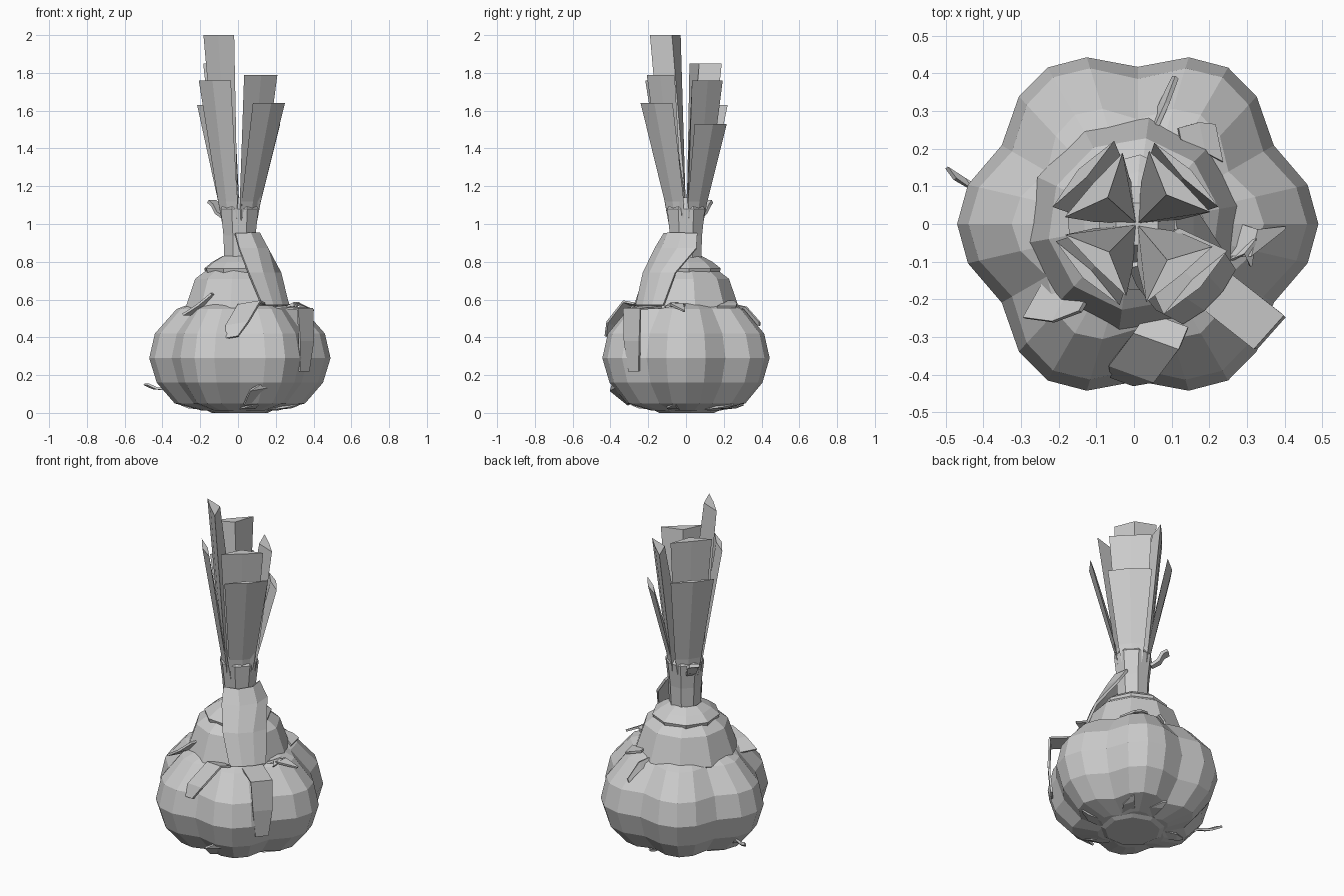
import bpy, bmesh
from math import sin, cos, radians
from mathutils import Vector

if "Cube" in bpy.data.objects:
    bpy.data.objects.remove(bpy.data.objects["Cube"])

skin = bpy.data.materials.new("pale_grey_skin")
skin.use_nodes = True
skin.diffuse_color = (0.6, 0.6, 0.6, 1)
skin.node_tree.nodes["Principled BSDF"].inputs["Base Color"].default_value = (0.6, 0.6, 0.6, 1)


def loft(name, rings, closed=True, thickness=0):
    """Join equal-length rings of points with flat quads."""
    bm = bmesh.new()
    rows = [[bm.verts.new(p) for p in ring] for ring in rings]
    n = len(rows[0])
    for a, b in zip(rows, rows[1:]):
        for i in range(n if closed else n - 1):
            j = (i + 1) % n
            bm.faces.new((a[i], a[j], b[j], b[i]))
    if closed:
        bm.faces.new(rows[0])
        bm.faces.new(rows[-1])
    bmesh.ops.recalc_face_normals(bm, faces=bm.faces)
    mesh = bpy.data.meshes.new(name)
    bm.to_mesh(mesh)
    bm.free()
    mesh.materials.append(skin)
    obj = bpy.data.objects.new(name, mesh)
    bpy.context.collection.objects.link(obj)
    if thickness:
        mod = obj.modifiers.new("thickness", "SOLIDIFY")
        mod.thickness = thickness
        mod.offset = 0


def polar(r, deg, z, cx=0.0):
    return Vector((cx + r * cos(radians(deg)), r * sin(radians(deg)), z))


def lathe(name, profile, sides, turn=0, cx=0.0):
    loft(name, [[polar(r, turn + 360 * i / sides, z, cx) for i in range(sides)]
                for r, z in profile])


def peel(name, path, half_width, thickness=0.012):
    """Thin folded strip along (point, width factor) pairs; half_width points sideways."""
    w = Vector(half_width)
    loft(name, [[Vector(p) - w * s, Vector(p) + w * s] for p, s in path],
         closed=False, thickness=thickness)


# Six-lobed bulb: (angle, inset) across a lobe, (radius, height, valley depth) up the side
lobe = [(0, 0), (13, 0.035), (30, 0.13), (47, 0.035)]
bulb_profile = [(0.2, 0.012, 1.5), (0.345, 0.05, 1.4), (0.44, 0.16, 1.1), (0.48, 0.29, 1),
                (0.45, 0.42, 1.1), (0.335, 0.55, 1.3), (0.2, 0.6, 1)]
loft("bulb", [[polar(r * (1 - inset * deep), 60 * n + a, z, 0.01)
               for n in range(6) for a, inset in lobe] for r, z, deep in bulb_profile])

# Root plate under the bulb
lathe("root_plate", [(0.15, 0), (0.175, 0.012), (0.16, 0.06)], 9, 10, 0.01)

# Papery shoulder and the collar around the stalk
lathe("shoulder", [(0.25, 0.5), (0.285, 0.55), (0.23, 0.71), (0.15, 0.77)], 10, 10)
lathe("collar", [(0.17, 0.71), (0.185, 0.765), (0.14, 0.8), (0.085, 0.83), (0.07, 0.8)], 9, 5)

# Torn sheath wrapping one side of the stalk
sheath_rows = [(0.95, 0.113, -98, 32), (0.87, 0.16, -88, 20),
               (0.74, 0.23, -76, -14), (0.57, 0.29, -64, -24)]
loft("torn_sheath", [[polar(r, a0 + (a1 - a0) * i / 3, z) for i in range(4)]
                     for z, r, a0, a1 in sheath_rows], closed=False, thickness=0.014)

# Stalk
lathe("stalk", [(0.085, 0.75), (0.092, 0.94), (0.108, 1.08), (0.06, 1.14)], 8, 22.5, 0.008)


# Four pairs of folded leaves, one pair in each quadrant
def leaf(name, deg, top, out_top, half_top, out_fold, in_folds):
    d = polar(1, deg, 0)
    side = Vector((-d.y, d.x, 0))
    rings = []
    for z, out, half, k, in_fold in ((0.95, 0.07, 0.045, 0.5, 0.05),
                                     (1.12, 0.088, 0.072, 0.7, in_folds[0]),
                                     (top, out_top, half_top, 1, in_folds[1])):
        c = d * out + Vector((0.008, 0, z))
        rings.append([c - side * half, c + d * out_fold * k,
                      c + side * half, c - d * in_fold])
    loft(name, rings)


# Label, then (angle, height, lean) of the inner and the outer leaf
for label, inner, outer in (("front_right", (225, 2.0, 0.155), (225, 1.76, 0.185)),
                            ("back_right", (138, 1.85, 0.155), (137, 1.63, 0.195)),
                            ("front_left", (-50, 1.79, 0.175), (-45, 1.64, 0.22)),
                            ("back_left", (45, 1.76, 0.16), (45, 1.53, 0.185))):
    leaf("inner_leaf_" + label, *inner, 0.115, 0.004, (0.085, 0.05))
    leaf("outer_leaf_" + label, *outer, 0.12, 0.018, (0.02, 0.012))

# Peeling strips around the shoulder
peel("hanging_strip", [((0.215, -0.175, 0.56), 1), ((0.355, -0.285, 0.55), 1),
                       ((0.362, -0.285, 0.38), 0.9), ((0.35, -0.275, 0.22), 0.6)],
     (0.04, 0.045, 0))
peel("front_flap", [((0.09, -0.255, 0.57), 0.9), ((0.06, -0.31, 0.58), 1),
                    ((-0.005, -0.395, 0.47), 1), ((-0.03, -0.415, 0.4), 0.5)],
     (0.06, -0.022, 0.01))
peel("side_flap", [((-0.13, -0.21, 0.63), 0.5), ((-0.19, -0.215, 0.57), 1),
                   ((-0.265, -0.2, 0.52), 1.1)], (-0.025, -0.045, 0))
peel("back_flap", [((0.12, 0.24, 0.59), 0.3), ((0.18, 0.23, 0.575), 0.8),
                   ((0.225, 0.215, 0.56), 1)], (0.01, -0.05, 0))
peel("back_fin", [((0.05, 0.25, 0.56), 0.8), ((0.08, 0.32, 0.54), 1),
                  ((0.11, 0.39, 0.47), 0.5)], (0.008, 0, 0.02))
peel("left_shred", [((0.26, -0.04, 0.56), 1), ((0.32, -0.05, 0.575), 0.8),
                    ((0.4, -0.01, 0.54), 0.1)], (0.01, 0.045, 0))
peel("left_splinter", [((0.26, -0.08, 0.55), 1), ((0.31, -0.06, 0.58), 0.8),
                       ((0.31, -0.11, 0.56), 0.1)], (0.02, 0.025, 0))
peel("stalk_curl", [((-0.065, 0.065, 1.03), 0.5), ((-0.1, 0.09, 1.06), 0.8),
                    ((-0.115, 0.105, 1.1), 1), ((-0.14, 0.12, 1.12), 0.9)],
     (0.022, 0.022, 0), 0.018)

# Dry root and loose scraps below the bulb
peel("stray_root", [((-0.27, 0.03, 0.06), 0.7), ((-0.38, 0.07, 0.125), 1),
                    ((-0.44, 0.105, 0.13), 1), ((-0.487, 0.135, 0.152), 1)],
     (-0.011, 0.015, 0))
for i, (deg, r) in enumerate(((-80, 0.25), (-20, 0.27), (40, 0.27), (75, 0.25), (160, 0.25))):
    side = polar(0.035, deg + 70, 0)
    peel(f"base_scrap_{i + 1}", [(polar(r - 0.1, deg, 0.02), 1.2), (polar(r, deg + 4, 0.03), 1),
                                 (polar(r + 0.05, deg + 9, 0.045), 0.3)], side)
peel("front_scrap", [(polar(0.3, -76, 0.05), 0.7), (polar(0.4, -72, 0.13), 1),
                     (polar(0.41, -66, 0.17), 0.4)], (0.06, 0.02, 0.01))
